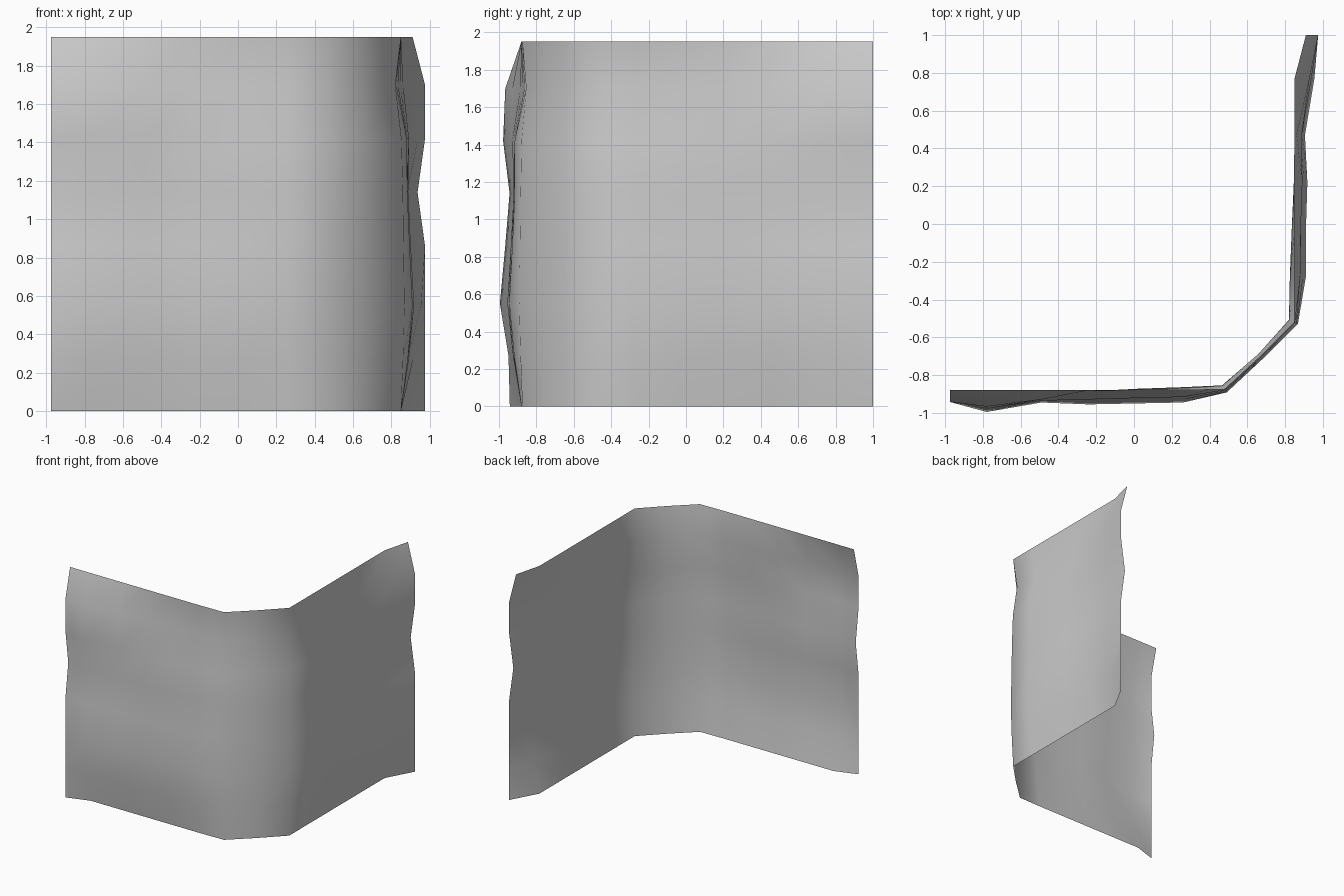
import bpy, bmesh
from mathutils import Vector

if "Cube" in bpy.data.objects:
    bpy.data.objects.remove(bpy.data.objects["Cube"])

# Columns along the bent sheet: x, y, outward normal, bulge, upper dent
D = 0.7071
columns = [
    (-0.78, -0.88, (0, -1), 0.115, 0.0),
    (-0.49, -0.88, (0, -1), 0.065, 0.0),
    (-0.24, -0.88, (0, -1), 0.075, 0.05),
    (0.01, -0.88, (0, -1), 0.070, 0.06),
    (0.26, -0.88, (0, -1), 0.065, 0.065),
    (0.48, -0.875, (0.55, -0.83), 0.02, 0.04),
    (0.67, -0.70, (D, -D), 0.018, 0.03),
    (0.85, -0.52, (0.9, -0.4), 0.02, 0.048),
    (0.85, -0.28, (1, 0), 0.060, 0.07),
    (0.85, -0.03, (1, 0), 0.060, 0.06),
    (0.85, 0.22, (1, 0), 0.068, 0.055),
    (0.85, 0.47, (1, 0), 0.055, 0.03),
    (0.85, 0.77, (1, 0), 0.105, 0.0),
]

# Row profiles from bottom to top
heights = [0, 0.27, 0.55, 0.86, 1.14, 1.42, 1.70, 1.95]
bulge = [0, 0.6, 1, 0.75, 0.55, 0.85, 0.75, 0]
dent = [0, 0, 0, 0, 0, 0.3, 1, 0]
edge = [1, 1, 1, 1, 0.4, 1, 1, 0]


def column(bm, x, y, normal, offsets):
    """One vertical line of vertices pushed outward along the normal."""
    n = Vector((*normal, 0))
    return [bm.verts.new(Vector((x, y, z)) + n * d) for z, d in zip(heights, offsets)]


bm = bmesh.new()
# Rippled body with flared free edges at both ends
grid = [column(bm, -0.975, -0.88, (0, -1), [0.062 * e for e in edge])]
for x, y, n, a, b in columns:
    grid.append(column(bm, x, y, n, [a * r - b * q for r, q in zip(bulge, dent)]))
grid.append(column(bm, 0.91, 1.0, (1, 0), [0.065 * e for e in edge]))

for left, right in zip(grid, grid[1:]):
    for i in range(len(heights) - 1):
        f = bm.faces.new((left[i], right[i], right[i + 1], left[i + 1]))
        f.smooth = True

mesh = bpy.data.meshes.new("bent_sheet")
bm.to_mesh(mesh)
bm.free()
sheet = bpy.data.objects.new("bent_sheet", mesh)
bpy.context.collection.objects.link(sheet)
